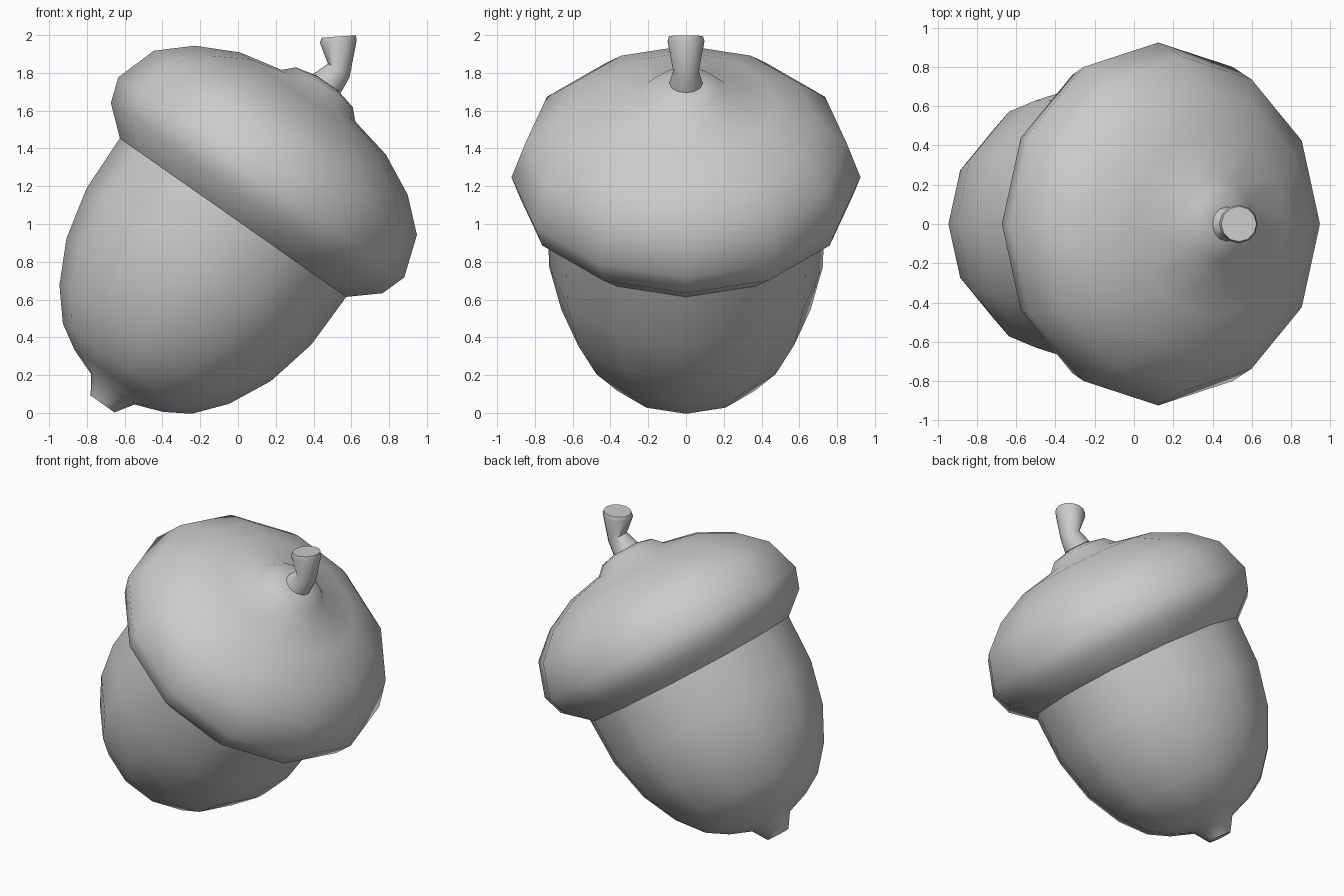
import bpy, bmesh
from math import cos, sin, pi, radians
from mathutils import Matrix, Vector

if "Cube" in bpy.data.objects:
    bpy.data.objects.remove(bpy.data.objects["Cube"])

SIDES = 12
TILT = radians(35)
# Acorn axis leans towards +x; the origin is the centre of the cap rim
FRAME = Matrix.Translation((-0.026, 0, 1.034)) @ Matrix.Rotation(TILT, 4, 'Y')


def skin(name, rings, angle=45, cap_start=False, cap_end=False):
    """Bridge a list of (matrix, radius) rings into one smooth-shaded tube."""
    bm = bmesh.new()
    loops = []
    for mat, r in rings:
        loops.append([bm.verts.new(mat @ Vector((r * cos(2 * pi * i / SIDES),
                                                 r * sin(2 * pi * i / SIDES), 0)))
                      for i in range(SIDES)])
    for a, b in zip(loops, loops[1:]):
        for i in range(SIDES):
            j = (i + 1) % SIDES
            bm.faces.new((a[i], a[j], b[j], b[i]))
    if cap_start:
        bm.faces.new(loops[0][::-1])
    if cap_end:
        bm.faces.new(loops[-1])
    bm.normal_update()
    mesh = bpy.data.meshes.new(name)
    bm.to_mesh(mesh)
    bm.free()
    ob = bpy.data.objects.new(name, mesh)
    bpy.context.collection.objects.link(ob)
    bpy.ops.object.select_all(action='DESELECT')
    ob.select_set(True)
    bpy.context.view_layer.objects.active = ob
    bpy.ops.object.shade_smooth_by_angle(angle=radians(angle))
    return ob


def lathe(name, profile, **kw):
    """Turn a (radius, height) profile around the leaning acorn axis."""
    return skin(name, [(FRAME @ Matrix.Translation((0, 0, h)), r) for r, h in profile], **kw)


# Nut with its blunt tip, bottom to top
lathe("nut", [(0.077, -1.205), (0.14, -1.11), (0.287, -1.055), (0.417, -0.976),
              (0.548, -0.82), (0.66, -0.595), (0.725, -0.315), (0.732, 0)], cap_start=True)

# Cap with the raised collar under the stem
lathe("cap", [(0.732, 0), (0.878, 0.126), (0.924, 0.26), (0.85, 0.483), (0.688, 0.629),
              (0.472, 0.737), (0.238, 0.788), (0.184, 0.842), (0.075, 0.868)], cap_end=True)

# Bent stem that flares at the top: (x, z, lean in degrees, radius)
stem = [(0.472, 1.745, 35, 0.088), (0.533, 1.812, 33, 0.068),
        (0.531, 1.967, -4, 0.098), (0.534, 1.993, -4, 0.09)]
skin("stem", [(Matrix.Translation((x, 0, z)) @ Matrix.Rotation(radians(a), 4, 'Y'), r)
              for x, z, a, r in stem], cap_start=True, cap_end=True)
